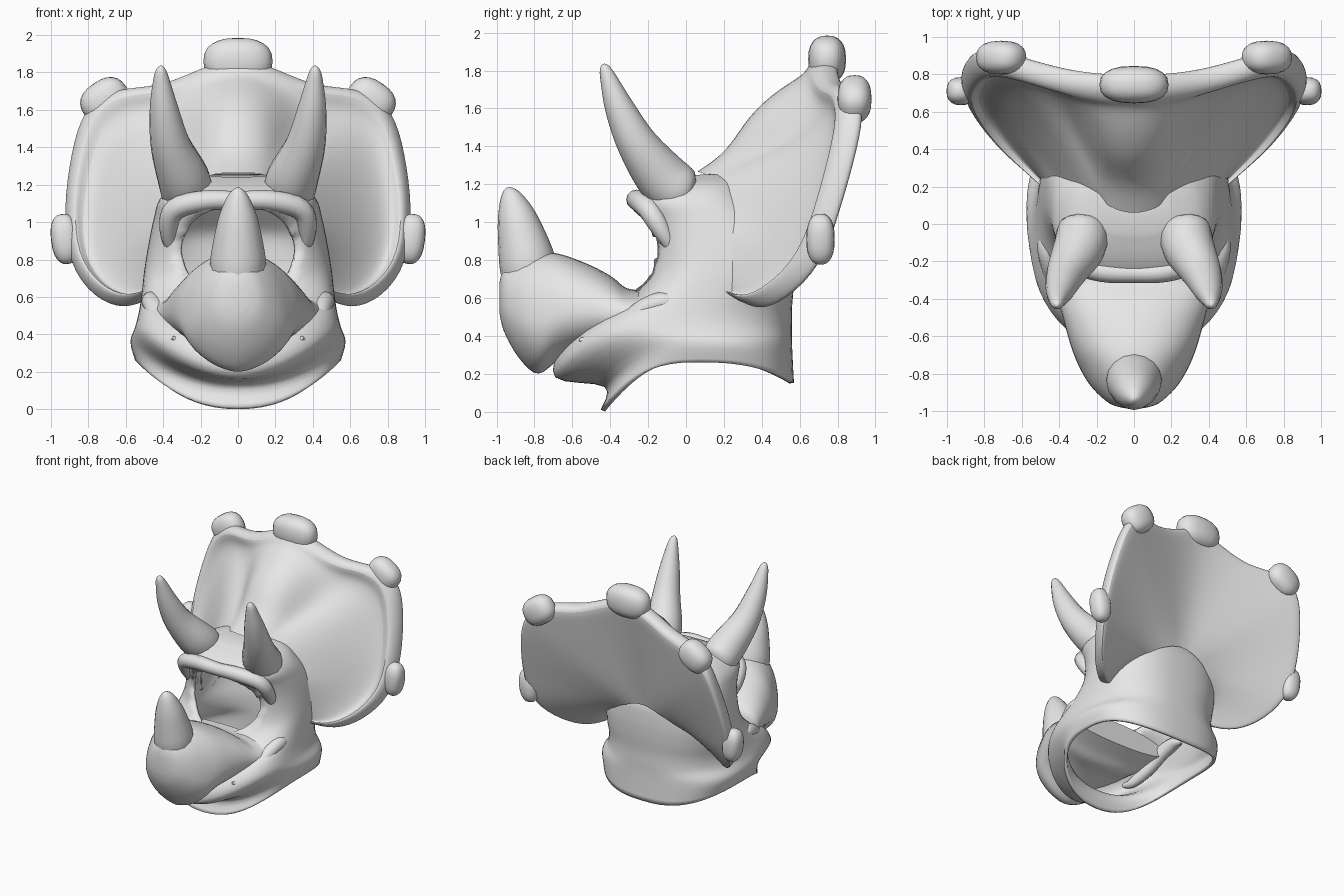
import bpy, bmesh, math
from mathutils import Vector

if "Cube" in bpy.data.objects:
    bpy.data.objects.remove(bpy.data.objects["Cube"])

grey = bpy.data.materials.new("plain_grey")
grey.diffuse_color = (0.8, 0.8, 0.8, 1)
grey.use_nodes = True
grey.node_tree.nodes["Principled BSDF"].inputs["Base Color"].default_value = grey.diffuse_color


def finish(name, bm, subsurf=0, thick=0.0, angle=50):
    bmesh.ops.recalc_face_normals(bm, faces=bm.faces[:])
    me = bpy.data.meshes.new(name)
    bm.to_mesh(me)
    bm.free()
    ob = bpy.data.objects.new(name, me)
    bpy.context.collection.objects.link(ob)
    me.materials.append(grey)
    if thick:
        m = ob.modifiers.new("shell", 'SOLIDIFY')
        m.thickness, m.offset = thick, -1
    if subsurf:
        m = ob.modifiers.new("smooth", 'SUBSURF')
        m.levels = m.render_levels = subsurf
    bpy.ops.object.select_all(action='DESELECT')
    ob.select_set(True)
    bpy.context.view_layer.objects.active = ob
    bpy.ops.object.shade_smooth_by_angle(angle=math.radians(angle))
    return ob


def refine(rows, n):
    """Smooth interpolation through the given parameter rows."""
    out = []
    for i in range(len(rows) - 1):
        p = [rows[max(0, min(len(rows) - 1, i + k))] for k in (-1, 0, 1, 2)]
        for j in range(n):
            t = j / n
            out.append([0.5 * (2 * b + (c - a) * t + (2 * a - 5 * b + 4 * c - d) * t * t
                               + (3 * b - a - 3 * c + d) * t ** 3) for a, b, c, d in zip(*p)])
    out.append(list(rows[-1]))
    return out


def skin(bm, rings, closed=True, caps=(False, False)):
    vs = [[bm.verts.new(p) for p in r] for r in rings]
    n = len(vs[0])
    for a, b in zip(vs, vs[1:]):
        for i in range(n if closed else n - 1):
            j = (i + 1) % n
            bm.faces.new((a[i], a[j], b[j], b[i]))
    if caps[0]:
        bm.faces.new(vs[0][::-1])
    if caps[1]:
        bm.faces.new(vs[-1])


def power(v, e):
    return math.copysign(abs(v) ** e, v)


def tube(name, path, segs=16, steps=4, ref=Vector((1, 0, 0))):
    """Round horn or ridge along rows of x, y, z, radius."""
    rows = refine(path, steps)
    pts = [Vector(r[:3]) for r in rows]
    rings = []
    for i, p in enumerate(pts):
        d = (pts[min(i + 1, len(pts) - 1)] - pts[max(i - 1, 0)]).normalized()
        u = (ref - d * ref.dot(d)).normalized()
        w = d.cross(u)
        rings.append([p + rows[i][3] * (u * math.cos(a) + w * math.sin(a))
                      for a in (2 * math.pi * k / segs for k in range(segs))])
    bm = bmesh.new()
    skin(bm, rings, caps=(True, True))
    return finish(name, bm)


def knob(name, loc, size, tilt=0.0):
    """Rounded blunt block on the frill edge."""
    bm = bmesh.new()
    bmesh.ops.create_uvsphere(bm, u_segments=20, v_segments=12, radius=1)
    for v in bm.verts:
        q = Vector([power(c, 0.82) * s for c, s in zip(v.co, size)])
        ca, sa = math.cos(tilt), math.sin(tilt)
        v.co = Vector(loc) + Vector((q.x * ca - q.z * sa, q.y, q.x * sa + q.z * ca))
    return finish(name, bm)


# Hollow hood with neck: front y, back y, half width, z at front, side, back, front shape
hood_rows = [
    (-.45, .57, .55, .01, .26, .15, .9), (-.43, .56, .575, .13, .36, .35, .9),
    (-.69, .56, .55, .18, .44, .45, 1.1), (-.64, .56, .53, .36, .52, .55, 1.1),
    (-.42, .57, .515, .50, .62, .68, .95), (-.25, .57, .50, .64, .75, .82, .8),
    (-.22, .55, .475, .82, .90, .95, .78), (-.24, .46, .45, .98, 1.02, 1.05, .78),
    (-.29, .36, .42, 1.10, 1.12, 1.15, .78), (-.20, .30, .34, 1.18, 1.20, 1.22, .78),
    (-.05, .24, .20, 1.24, 1.25, 1.26, .78)]
rings = []
for yf, yb, rx, zf, zs, zb, ef in refine(hood_rows, 4):
    ring = []
    for k in range(64):
        a = 2 * math.pi * k / 64
        c, s = math.cos(a), math.sin(a)
        ring.append((rx * power(s, ef if c > 0 else .78),
                     (yf + yb) / 2 - (yb - yf) / 2 * power(c, .78),
                     zs + ((zf if c > 0 else zb) - zs) * c * c))
    rings.append(ring)
bm = bmesh.new()
skin(bm, rings, caps=(False, True))


# Oval face opening, its border drawn onto the oval
def oval(v):
    return math.hypot(v.co.x / .31, (v.co.z - .85) / .24)


bmesh.ops.delete(bm, geom=[v for v in bm.verts if v.co.y < .1 and oval(v) < 0.97],
                 context='VERTS')
for v in bm.verts:
    if v.is_boundary and v.co.y < .1 and oval(v) < 1.5:
        r = oval(v)
        v.co.x /= r
        v.co.z = .85 + (v.co.z - .85) / r
bmesh.ops.dissolve_degenerate(bm, dist=.001, edges=bm.edges[:])
finish("hood", bm, thick=0.025)

# Beaked snout: y, half width, top z, bottom z, underside shape
snout_rows = [(-.985, .05, .68, .52, 1), (-.96, .13, .76, .42, 1), (-.88, .22, .81, .28, 1.15),
              (-.78, .285, .84, .20, 1.2), (-.66, .335, .83, .28, 1), (-.50, .38, .77, .34, .75),
              (-.39, .41, .71, .36, .75), (-.31, .44, .65, .41, .8), (-.20, .465, .64, .46, .9)]
rings = []
for y, w, zt, zb, e in refine(snout_rows, 4):
    zm = zb + (zt - zb) * .42
    ring = []
    for k in range(40):
        a = 2 * math.pi * k / 40
        s = math.sin(a)
        ring.append((w * power(math.cos(a), .9 if s > 0 else e), y,
                     zm + (zt - zm if s > 0 else zm - zb) * s))
    rings.append(ring)
bm = bmesh.new()
skin(bm, rings, caps=(True, True))
finish("snout", bm)

# Frill stations from cheek to crest: outer edge, front root, rear root, dip, ridge
stations = [
    ((.48, .22, .62), (.42, .10, .75), (.42, .35, .70), .2, 0),
    ((.61, .33, .56), (.44, .15, .82), (.41, .41, .72), .4, 0),
    ((.77, .47, .62), (.45, .20, .90), (.37, .47, .76), .8, 0),
    ((.91, .66, .80), (.43, .20, .97), (.32, .51, .80), 1, 0),
    ((.93, .76, 1.10), (.38, .20, 1.05), (.26, .54, .84), 1, 0),
    ((.89, .84, 1.38), (.32, .18, 1.14), (.20, .56, .88), 1, 0),
    ((.83, .89, 1.61), (.24, .15, 1.20), (.15, .57, .90), 1, 0),
    ((.67, .86, 1.72), (.18, .13, 1.23), (.11, .575, .92), 1, 0),
    ((.43, .785, 1.72), (.15, .11, 1.25), (.07, .575, .93), 1, 0),
    ((.23, .75, 1.81), (.11, .08, 1.26), (.04, .575, .94), 0, .9),
    ((0, .74, 1.90), (0, .05, 1.27), (0, .575, .94), 0, 1)]
# Along each station: position, lift, panel dip, ridge bulge
front_rows = [(0, 0, 0, 0), (.2, -.01, -.045, -.02), (.45, 0, -.10, .05),
              (.7, 0, -.095, .045), (.84, 0, -.045, .01), (.9, .035, 0, 0),
              (.98, .03, 0, 0), (1.01, -.02, 0, 0)]
normal = Vector((0, -.87, .5))
lines = []
for side in (1, -1):
    part = []
    for o, i, b, dip, ridge in stations:
        o, i, b = Vector(o), Vector(i), Vector(b)
        line = [i.lerp(o, t) + normal * (d + e * dip + f * ridge)
                for t, d, e, f in front_rows]
        rear = o - normal * .075
        line += [rear.lerp(b, s) for s in (0, .12, .4, .7, 1)]
        part.append([Vector((p.x * side, p.y, p.z)) for p in line])
    lines += part if side == 1 else part[-2::-1]
bm = bmesh.new()
skin(bm, lines, closed=False)
finish("frill", bm, subsurf=2)

# Knobs around the frill edge
knob("crest_knob", (0, .745, 1.86), (.185, .10, .125))
for side, tag in ((1, "right"), (-1, "left")):
    knob("corner_knob_" + tag, (.71 * side, .89, 1.65), (.135, .09, .11), -.6 * side)
    knob("side_knob_" + tag, (.925 * side, .71, .91), (.075, .075, .135), -.12 * side)

    # Brow horns
    tube("brow_horn_" + tag, [
        (.27 * side, .04, 1.13, .07), (.275 * side, -.02, 1.155, .13),
        (.29 * side, -.12, 1.23, .14), (.36 * side, -.255, 1.41, .108),
        (.395 * side, -.35, 1.60, .078), (.41 * side, -.41, 1.76, .044),
        (.412 * side, -.43, 1.815, .026), (.412 * side, -.437, 1.835, .006)])

    # Cheek folds trailing from the mouth corner
    tube("cheek_fold_" + tag, [
        (.34 * side, -.56, .38, .01), (.37 * side, -.47, .37, .035),
        (.41 * side, -.34, .44, .05), (.445 * side, -.22, .54, .055),
        (.465 * side, -.10, .58, .05), (.45 * side, .02, .54, .01)], segs=12)

# Nose horn
tube("nose_horn", [(0, -.83, .72, .145), (0, -.84, .80, .148), (0, -.865, .91, .13),
                   (0, -.895, 1.03, .102), (0, -.92, 1.12, .066),
                   (0, -.932, 1.165, .036), (0, -.935, 1.185, .008)])

# Brow ridge arching over the face opening
half = [(.35, -.06, .84, .03), (.37, -.13, .96, .05), (.335, -.20, 1.07, .058),
        (.17, -.255, 1.115, .055)]
tube("brow_ridge", half + [(0, -.265, 1.115, .05)]
     + [(-x, y, z, r) for x, y, z, r in half[::-1]], segs=12, ref=Vector((0, 1, 0)))
